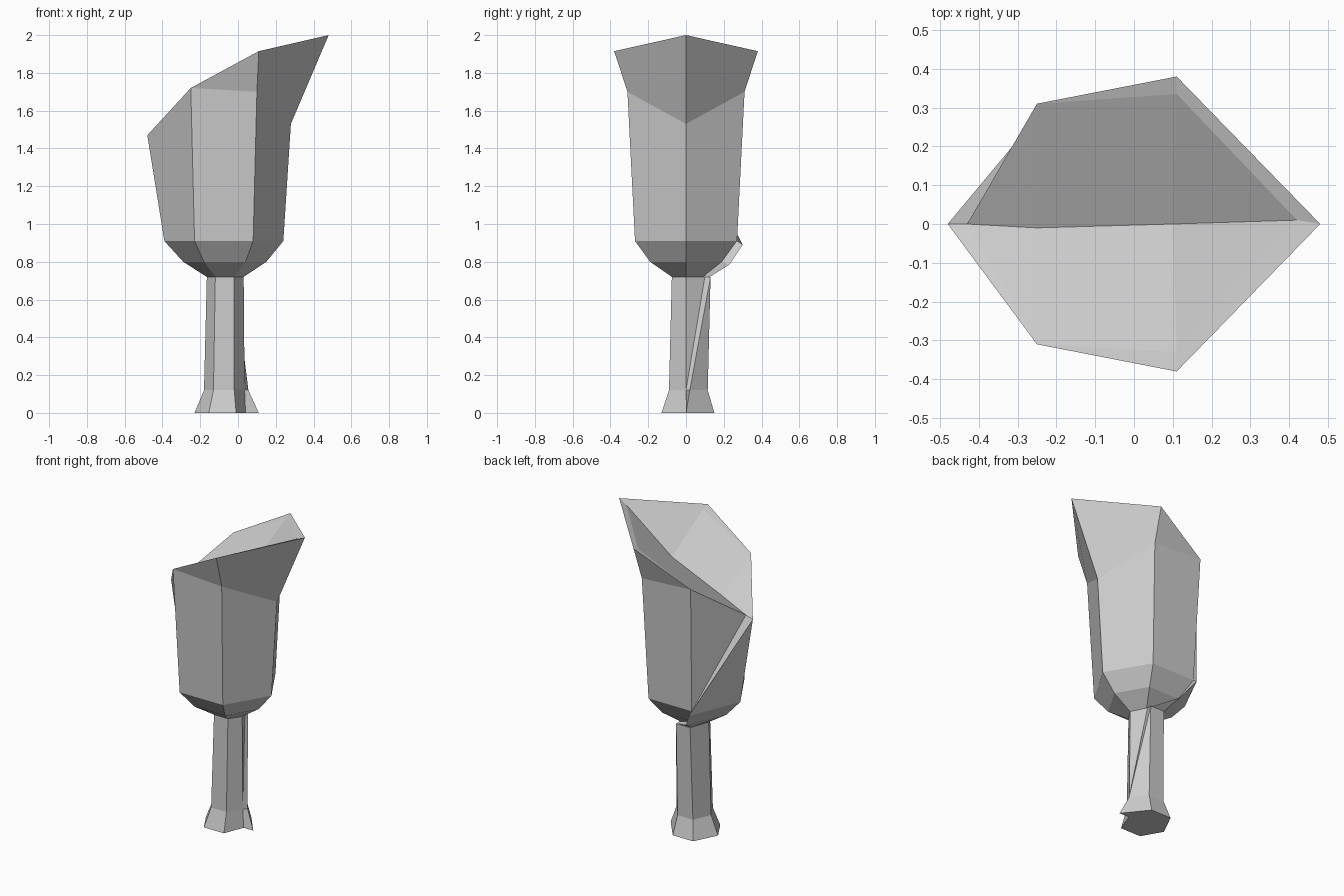
import bpy
import bmesh

default_cube = bpy.data.objects.get("Cube")
if default_cube:
    bpy.data.objects.remove(default_cube, do_unlink=True)

grey = bpy.data.materials.new("light_grey")
grey.use_nodes = True
grey.diffuse_color = (0.6, 0.6, 0.6, 1)
grey.node_tree.nodes["Principled BSDF"].inputs["Base Color"].default_value = grey.diffuse_color


def hexagon(bm, left, near_left, near_right, right, front, back, heights):
    """Six-sided ring, from the -x corner round by the front.
    heights: one for each of the four x stations."""
    corners = [(left, 0, 0), (near_left, front, 1), (near_right, front, 2),
               (right, 0, 3), (near_right, back, 2), (near_left, back, 1)]
    return [bm.verts.new((x, y, heights[station])) for x, y, station in corners]


def level(z):
    return [z] * 4


def join_sides(bm, lower, upper, sides):
    """Flat panels between two rings on the chosen sides."""
    for i in sides:
        j = (i + 1) % 6
        bm.faces.new((lower[i], lower[j], upper[j], upper[i]))


def finish(bm, name):
    bmesh.ops.recalc_face_normals(bm, faces=bm.faces[:])
    mesh = bpy.data.meshes.new(name)
    bm.to_mesh(mesh)
    bm.free()
    mesh.materials.append(grey)
    part = bpy.data.objects.new(name, mesh)
    bpy.context.scene.collection.objects.link(part)
    return part


# Cup: rings from the neck to the slanted, flared rim
bm = bmesh.new()
neck = hexagon(bm, -0.165, -0.12, -0.02, 0.03, -0.075, 0.09, level(0.72))
bowl = hexagon(bm, -0.29, -0.18, 0.04, 0.15, -0.19, 0.19, level(0.80))
waist = hexagon(bm, -0.39, -0.23, 0.08, 0.24, -0.27, 0.27, level(0.91))
rim = hexagon(bm, -0.48, -0.25, 0.11, 0.48, -0.38, 0.38, (1.47, 1.72, 1.915, 2))
for corner in (rim[1], rim[5]):
    corner.co.y *= 0.31 / 0.38
shoulder = [rim[0], rim[1]]
shoulder += [bm.verts.new(p) for p in ((0.10, -0.31, 1.70), (0.28, 0, 1.53), (0.10, 0.31, 1.70))]
shoulder.append(rim[5])

join_sides(bm, neck, bowl, range(4))
join_sides(bm, bowl, waist, range(5))
join_sides(bm, waist, shoulder, range(5))
join_sides(bm, shoulder, rim, (2, 3))
bm.faces.new((rim[1], shoulder[2], rim[2]))
bm.faces.new((rim[5], rim[4], shoulder[4]))

# Overlapping wrap on the back: raised edge running down from the rim
tuck = bm.verts.new((-0.43, 0, 1.485))
edge_top = bm.verts.new((-0.23, 0.30, 0.89))
edge_mid = bm.verts.new((-0.16, 0.23, 0.785))
edge_low = bm.verts.new((-0.03, 0.125, 0.72))
wrap_low = neck[5]
wrap_low.co.y = 0.125
for face in (
    (tuck, rim[5], waist[5]),
    (rim[0], waist[0], edge_top),
    (rim[0], edge_top, waist[5], tuck),
    (waist[0], bowl[0], edge_mid, edge_top),
    (edge_top, edge_mid, bowl[5], waist[5]),
    (bowl[0], neck[0], wrap_low, edge_mid),
    (edge_mid, wrap_low, edge_low),
    (edge_mid, edge_low, neck[4], bowl[5]),
    (bowl[5], neck[4], bowl[4]),
    neck[:5] + [edge_low, wrap_low],
):
    bm.faces.new(face)

# Shallow valley closing the mouth, with a thin lip round it
lip = [tuck, rim[1]]
lip += [bm.verts.new(p) for p in ((0.11, -0.33, 1.90), (0.42, 0.01, 1.975), (0.11, 0.335, 1.90))]
lip.append(rim[5])
valley_low = bm.verts.new((-0.25, -0.01, 1.56))
valley_high = bm.verts.new((0.10, 0, 1.72))
join_sides(bm, rim, lip, (2, 3))
for i, j in ((1, 2), (5, 4)):
    bm.faces.new((rim[i], rim[j], lip[j]))
    bm.faces.new((tuck, lip[i], valley_low))
    bm.faces.new((lip[i], lip[j], valley_high, valley_low))
    bm.faces.new((lip[j], lip[3], valley_high))
bm.faces.new((rim[0], rim[1], tuck))
finish(bm, "cup")

# Stem with a flared foot, and the wrap edge carried down its side
bm = bmesh.new()
foot = hexagon(bm, -0.23, -0.155, -0.01, 0.11, -0.13, 0.15, level(0))
ankle = hexagon(bm, -0.18, -0.13, -0.02, 0.055, -0.09, 0.115, level(0.12))
top = hexagon(bm, -0.165, -0.12, -0.02, 0.03, -0.075, 0.13, level(0.72))
inner_top = bm.verts.new((-0.02, 0.10, 0.72))
inner_ankle = bm.verts.new((0.035, 0, 0.12))
inner_foot = bm.verts.new((0.04, 0, 0))
ankle[3].co.y = 0.02
join_sides(bm, foot, ankle, (0, 1, 3, 4, 5))
join_sides(bm, ankle, top, (0, 1, 4, 5))
for face in (
    (foot[2], inner_foot, inner_ankle, ankle[2]),
    (ankle[2], inner_ankle, top[3], top[2]),
    (inner_ankle, inner_top, top[3]),
    (inner_top, inner_ankle, ankle[3], top[4]),
    (ankle[3], ankle[4], top[4]),
    (inner_ankle, inner_foot, foot[3], ankle[3]),
    foot[:3] + [inner_foot] + foot[3:],
    top[:4] + [inner_top] + top[4:],
):
    bm.faces.new(face)
finish(bm, "stem")
